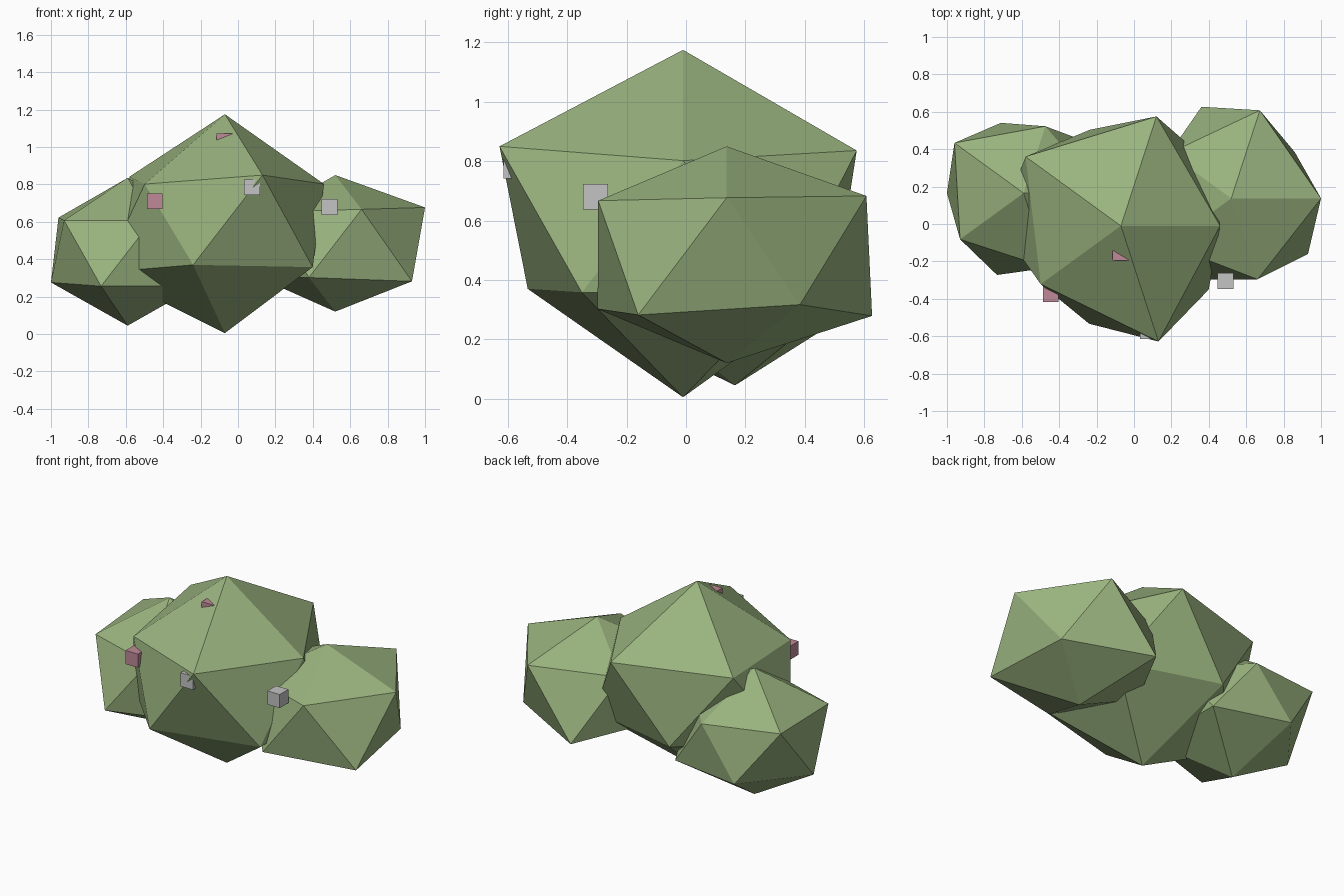
import bpy
import bmesh
from math import cos, sin, radians
from mathutils import Vector

if "Cube" in bpy.data.objects:
    bpy.data.objects.remove(bpy.data.objects["Cube"])


def material(name, rgb):
    m = bpy.data.materials.new(name)
    m.use_nodes = True
    m.diffuse_color = (*rgb, 1)
    m.node_tree.nodes["Principled BSDF"].inputs["Base Color"].default_value = (*rgb, 1)
    return m


leaf = material("leaf_green", (0.32, 0.45, 0.21))
pink = material("blossom_pink", (0.52, 0.25, 0.31))
grey = material("blossom_grey", (0.55, 0.55, 0.55))


def add_object(name, bm, mat, location):
    mesh = bpy.data.meshes.new(name)
    bm.to_mesh(mesh)
    bm.free()
    mesh.materials.append(mat)
    obj = bpy.data.objects.new(name, mesh)
    obj.location = location
    bpy.context.collection.objects.link(obj)


def clump(name, center, half_height, upper, lower):
    """Squashed icosahedron whose ring corners reach out by the given radii."""
    bm = bmesh.new()
    top = bm.verts.new((0, 0, half_height))
    bottom = bm.verts.new((0, 0, -half_height))
    up, low = [], []
    for i in range(5):
        for ring, r, turn, rise in ((up, upper[i], 0, 0.4), (low, lower[i], 36, -0.4)):
            a = radians(72 * i + turn)
            ring.append(bm.verts.new(Vector((cos(a), sin(a), rise)) * r))
    for i in range(5):
        j = (i + 1) % 5
        bm.faces.new((top, up[i], up[j]))
        bm.faces.new((up[i], low[i], up[j]))
        bm.faces.new((low[i], low[j], up[j]))
        bm.faces.new((bottom, low[j], low[i]))
    add_object(name, bm, leaf, center)


def blossom(name, center, mat):
    bm = bmesh.new()
    bmesh.ops.create_cube(bm, size=0.085)
    add_object(name, bm, mat, center)


# Leaf clumps
clump("middle_leaf_clump", (-0.07, -0.01, 0.59), 0.585,
      (0.53, 0.615, 0.63, 0.53, 0.65), (0.58, 0.54, 0.65, 0.55, 0.58))
clump("right_leaf_clump", (-0.59, 0.165, 0.44), 0.395,
      (0.42, 0.376, 0.457, 0.42, 0.42), (0.45, 0.395, 0.41, 0.46, 0.46))
clump("left_leaf_clump", (0.52, 0.137, 0.485), 0.365,
      (0.48, 0.495, 0.41, 0.42, 0.455), (0.42, 0.515, 0.432, 0.457, 0.507))

# Small cube blossoms
blossom("side_pink_blossom", (-0.445, -0.375, 0.71), pink)
blossom("top_pink_blossom", (-0.073, -0.152, 1.03), pink)
blossom("front_grey_blossom", (0.075, -0.572, 0.785), grey)
blossom("left_grey_blossom", (0.49, -0.305, 0.68), grey)
